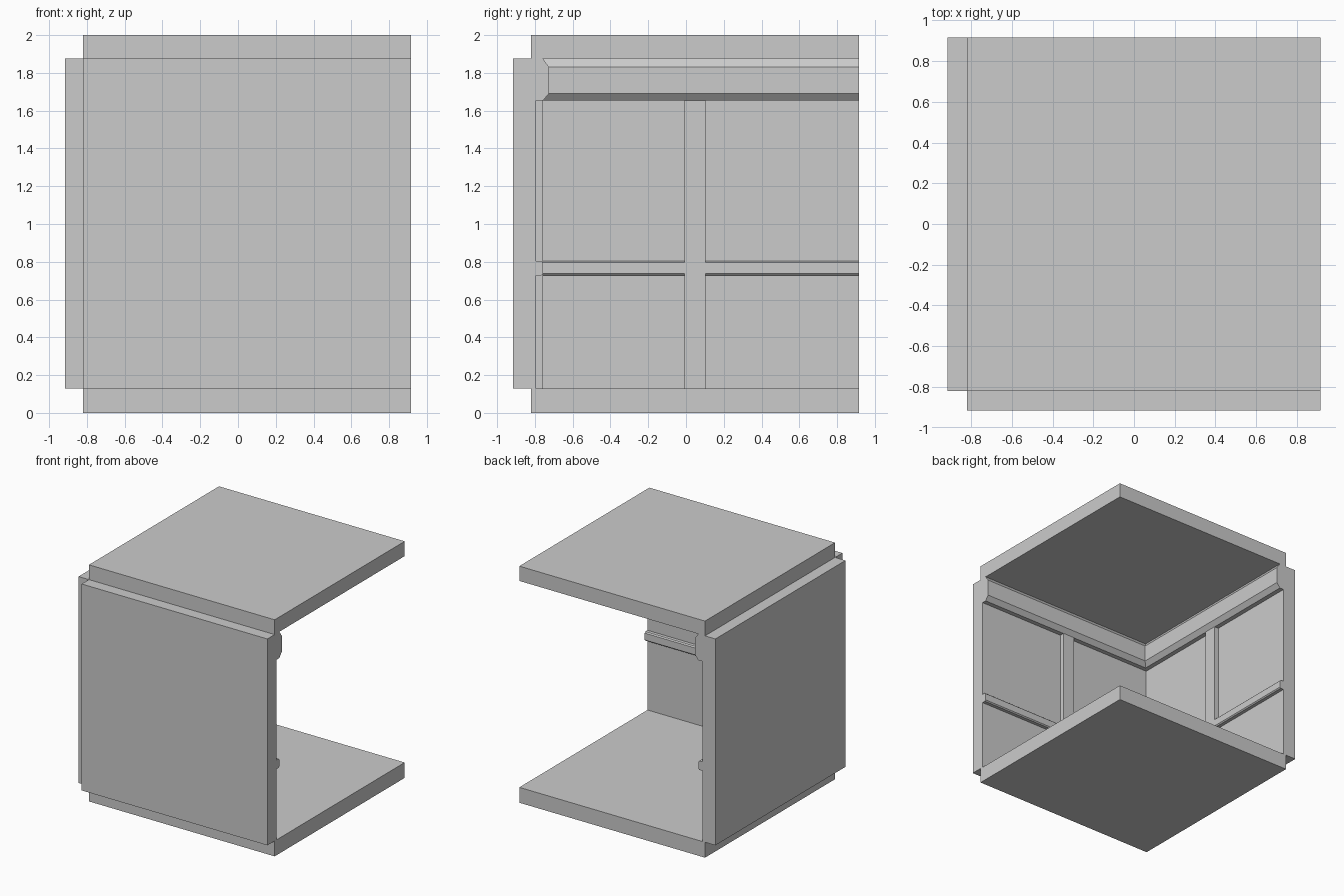
import bpy, bmesh

if "Cube" in bpy.data.objects:
    bpy.data.objects.remove(bpy.data.objects["Cube"])

H = 0.917            # half of the overall footprint
IN = 0.82            # outer edge of floor and ceiling slabs
Z0, Z1 = 0.13, 1.875  # floor top, ceiling underside
PANEL, STILE = 0.795, 0.756


def finish(name, bm):
    bmesh.ops.recalc_face_normals(bm, faces=bm.faces)
    mesh = bpy.data.meshes.new(name)
    bm.to_mesh(mesh)
    bm.free()
    obj = bpy.data.objects.new(name, mesh)
    bpy.context.collection.objects.link(obj)
    return obj


def box(name, lo, hi):
    bm = bmesh.new()
    bmesh.ops.create_cube(bm, size=1)
    for v in bm.verts:
        v.co = [(a + b) / 2 + c * (b - a) for a, b, c in zip(lo, hi, v.co)]
    return finish(name, bm)


# Floor and ceiling slabs
box("floor", (-IN, -IN, 0), (H, H, Z0))
box("ceiling", (-IN, -IN, Z1), (H, H, 2))

# Wall cross-section (distance from centre, height): slab, chair rail, cornice
profile = [
    (H, Z0), (IN, Z0), (PANEL, Z0),
    (PANEL, 0.728), (0.766, 0.728), (0.757, 0.737),
    (0.757, 0.795), (0.766, 0.804), (PANEL, 0.804),
    (PANEL, 1.653), (0.757, 1.653), (0.725, 1.692),
    (0.725, 1.83), (0.757, Z1), (IN, Z1), (H, Z1),
]

# Two walls swept to a mitred inner corner, with a square notch outside
bm = bmesh.new()
for swap in (False, True):
    def place(x, y, z):
        return bm.verts.new((y, x, z) if swap else (x, y, z))
    end = [place(H, -d, z) for d, z in profile]
    corner = [place(-min(d, IN), -d, z) for d, z in profile]
    n = len(profile)
    for i in range(n):
        j = (i + 1) % n
        bm.faces.new((end[i], end[j], corner[j], corner[i]))
    bm.faces.new(end)
    bm.faces.new((corner[0], corner[1], corner[-2], corner[-1]))
bmesh.ops.remove_doubles(bm, verts=bm.verts, dist=1e-5)
finish("corner_walls", bm)

# Vertical stile in the middle of each wall
a, b = -0.007, 0.103
box("front_wall_stile", (a, -PANEL - 0.01, Z0), (b, -STILE, 1.655))
box("left_wall_stile", (-PANEL - 0.01, a, Z0), (-STILE, b, 1.655))
